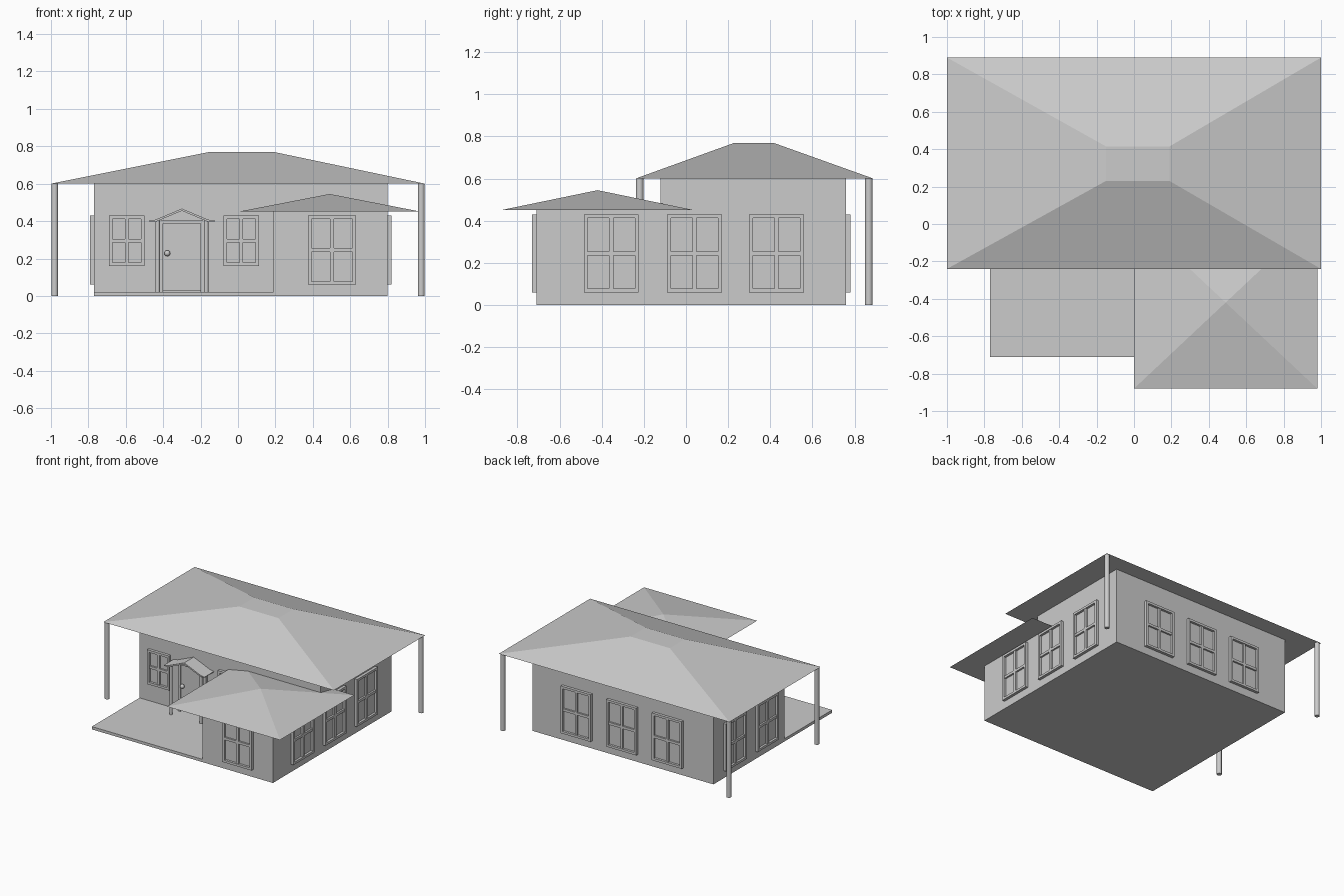
import bpy, bmesh, math
from mathutils import Matrix, Vector

if "Cube" in bpy.data.objects:
    bpy.data.objects.remove(bpy.data.objects["Cube"])

grey = bpy.data.materials.new("plain_grey")
grey.diffuse_color = (0.6, 0.6, 0.6, 1)
grey.use_nodes = True
grey.node_tree.nodes["Principled BSDF"].inputs["Base Color"].default_value = grey.diffuse_color


def finish(name, bm, smooth=False):
    bmesh.ops.recalc_face_normals(bm, faces=bm.faces)
    me = bpy.data.meshes.new(name)
    bm.to_mesh(me)
    bm.free()
    me.materials.append(grey)
    ob = bpy.data.objects.new(name, me)
    bpy.context.collection.objects.link(ob)
    if smooth:
        bpy.ops.object.select_all(action='DESELECT')
        ob.select_set(True)
        bpy.context.view_layer.objects.active = ob
        bpy.ops.object.shade_smooth_by_angle()
    return ob


def add_box(bm, x0, x1, y0, y1, z0, z1):
    m = Matrix.Translation(((x0 + x1) / 2, (y0 + y1) / 2, (z0 + z1) / 2))
    m = m @ Matrix.Diagonal((x1 - x0, y1 - y0, z1 - z0, 1))
    bmesh.ops.create_cube(bm, size=1, matrix=m)


def box(name, *dims):
    bm = bmesh.new()
    add_box(bm, *dims)
    return finish(name, bm)


def prism(name, outline, y0, y1):
    """Extrude an x-z outline along y."""
    bm = bmesh.new()
    f = bm.faces.new([bm.verts.new((x, y0, z)) for x, z in outline])
    new = bmesh.ops.extrude_face_region(bm, geom=[f])["geom"]
    verts = [v for v in new if isinstance(v, bmesh.types.BMVert)]
    bmesh.ops.translate(bm, verts=verts, vec=(0, y1 - y0, 0))
    return finish(name, bm)


def hip_roof(name, eave, top, z0, z1):
    """Closed hip roof; eave and top are x0, x1, y0, y1 rectangles."""
    bm = bmesh.new()
    rings = []
    for (x0, x1, y0, y1), z in ((eave, z0), (top, z1)):
        rings.append([bm.verts.new((x, y, z)) for x, y in
                      ((x0, y0), (x1, y0), (x1, y1), (x0, y1))])
    low, high = rings
    bm.faces.new(low)
    bm.faces.new(high)
    for i in range(4):
        j = (i + 1) % 4
        bm.faces.new((low[i], low[j], high[j], high[i]))
    bmesh.ops.remove_doubles(bm, verts=bm.verts, dist=0.0001)
    return finish(name, bm)


def post(name, x, y, r, z0, z1):
    bm = bmesh.new()
    bmesh.ops.create_cone(bm, cap_ends=True, segments=20, radius1=r, radius2=r,
                          depth=z1 - z0,
                          matrix=Matrix.Translation((x, y, (z0 + z1) / 2)))
    return finish(name, bm, True)


def window(name, x, y, turn, width, z0, z1, depth=0.022):
    """Four-pane window on a wall; turn 0 faces -y."""
    bm = bmesh.new()
    h, b, zm = width / 2, 0.018, (z0 + z1) / 2
    for s in (-1, 1):
        a, c = sorted((s * h, s * (h - b)))
        add_box(bm, a, c, -depth, 0, z0, z1)
    for lo, hi in ((z0, z0 + b), (z1 - b, z1)):
        add_box(bm, -h + b, h - b, -depth, 0, lo, hi)
    # crossing bars and recessed glass
    add_box(bm, -0.01, 0.01, -depth * 0.8, 0, z0 + b, z1 - b)
    for a, c in ((-h + b, -0.01), (0.01, h - b)):
        add_box(bm, a, c, -depth * 0.8, 0, zm - 0.01, zm + 0.01)
    add_box(bm, -h + b, h - b, -0.004, 0, z0 + b, z1 - b)
    bm.transform(Matrix.Translation((x, y, 0)) @
                 Matrix.Rotation(math.radians(turn), 4, 'Z'))
    return finish(name, bm)


# Walls and porch floor
box("main_walls", -0.77, 0.80, -0.12, 0.76, 0, 0.60)
box("front_wing_walls", 0.19, 0.80, -0.71, -0.12, 0, 0.45)
box("porch_floor", -0.77, 0.19, -0.71, -0.12, 0, 0.022)

# Roofs
hip_roof("main_roof", (-1, 1, -0.24, 0.89), (-0.15, 0.19, 0.23, 0.415), 0.60, 0.77)
hip_roof("wing_roof", (0, 0.98, -0.88, 0.04), (0.49, 0.49, -0.42, -0.42), 0.45, 0.545)

# Corner posts
for name, x, y in (("front_left", -0.98, -0.22), ("back_left", -0.98, 0.868),
                   ("back_right", 0.98, 0.868)):
    post(name + "_post", x, y, 0.018, 0, 0.60)

# Windows
for i, x in enumerate((-0.595, 0.0175)):
    window(f"porch_window_{i}", x, -0.12, 0, 0.19, 0.16, 0.43)
window("wing_window", 0.503, -0.71, 0, 0.255, 0.06, 0.43)
for i, y in enumerate((-0.355, 0.04, 0.43)):
    window(f"right_window_{i}", 0.80, y, 90, 0.26, 0.06, 0.43)
for i, x in enumerate((0.41, 0.015, -0.38)):
    window(f"back_window_{i}", x, 0.76, 180, 0.26, 0.06, 0.43)
for i, y in enumerate((0.505, 0.11)):
    window(f"left_window_{i}", -0.77, y, -90, 0.26, 0.06, 0.43)

# Door with frame and knob
bm = bmesh.new()
add_box(bm, -0.42, -0.40, -0.142, -0.12, 0.022, 0.405)
add_box(bm, -0.20, -0.18, -0.142, -0.12, 0.022, 0.405)
add_box(bm, -0.40, -0.20, -0.142, -0.12, 0.387, 0.405)
finish("door_frame", bm)
box("door", -0.40, -0.20, -0.132, -0.12, 0.03, 0.387)
bm = bmesh.new()
bmesh.ops.create_uvsphere(bm, u_segments=16, v_segments=10, radius=0.016,
                          matrix=Matrix.Translation((-0.378, -0.15, 0.228)))
finish("door_knob", bm, True)

# Door canopy: thin gable with flat eaves on two posts
upper = [(-0.476, 0.402), (-0.44, 0.408), (-0.30, 0.467), (-0.16, 0.408), (-0.124, 0.402)]
lower = [(x, z - 0.012) for x, z in upper[1:-1]]
lower = [(-0.476, 0.397)] + lower + [(-0.124, 0.397)]
prism("door_canopy", upper + lower[::-1], -0.238, -0.12)
for name, x in (("left", -0.43), ("right", -0.17)):
    post("canopy_post_" + name, x, -0.216, 0.012, 0.022, 0.402)
